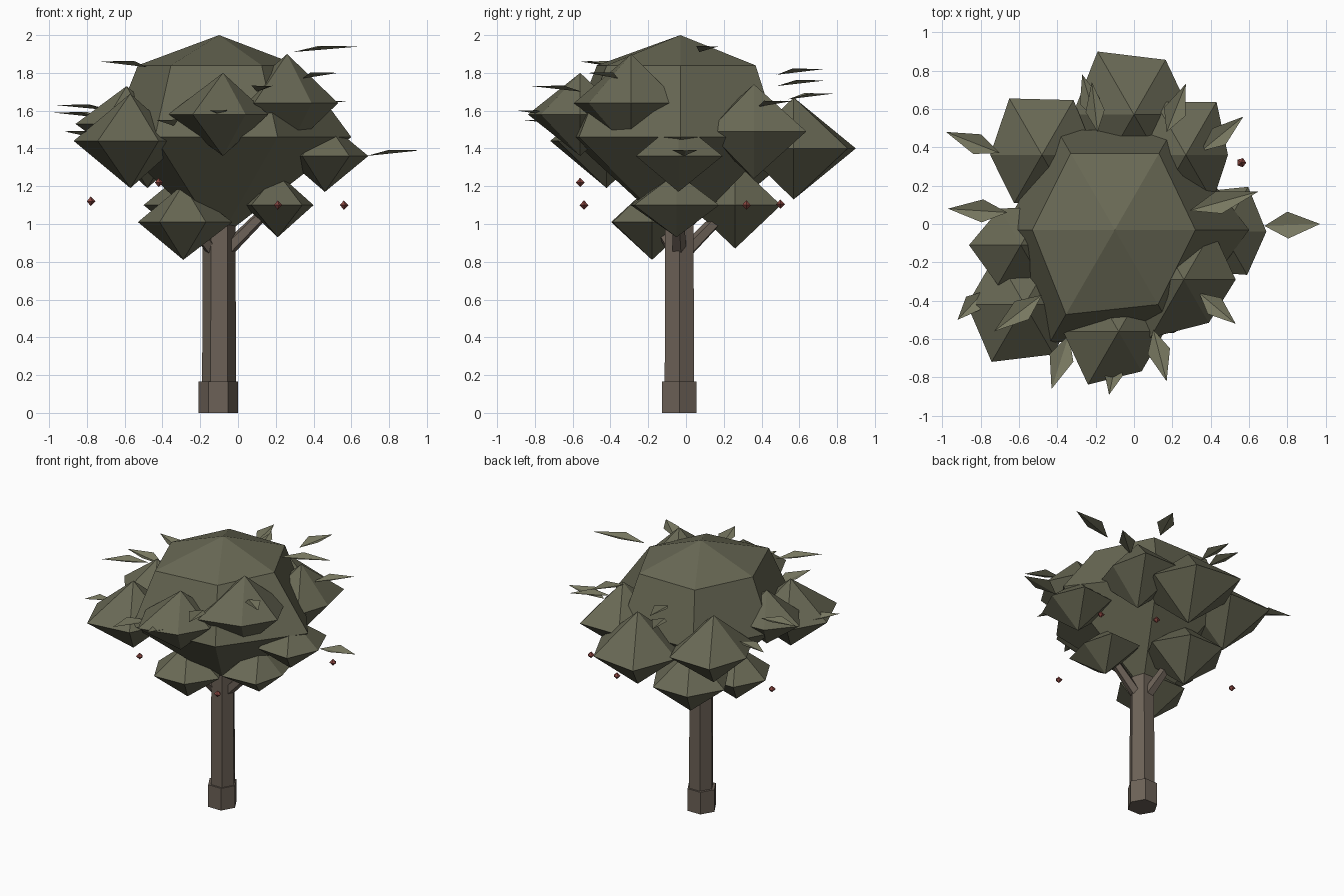
import bpy, bmesh, math
from mathutils import Vector, Matrix

if "Cube" in bpy.data.objects:
    bpy.data.objects.remove(bpy.data.objects["Cube"])


def material(name, rgb):
    m = bpy.data.materials.new(name)
    m.diffuse_color = (*rgb, 1)
    m.use_nodes = True
    m.node_tree.nodes["Principled BSDF"].inputs["Base Color"].default_value = m.diffuse_color
    return m


BARK = material("bark", (0.15, 0.12, 0.095))
FOLIAGE = material("foliage", (0.14, 0.14, 0.09))
LEAF = material("leaf_green", (0.19, 0.19, 0.12))
BERRY = material("berry_red", (0.24, 0.06, 0.05))


def add_object(name, verts, faces, mat):
    me = bpy.data.meshes.new(name)
    me.from_pydata(verts, [], faces)
    bm = bmesh.new()
    bm.from_mesh(me)
    if len(faces) > 2:
        bmesh.ops.recalc_face_normals(bm, faces=bm.faces)
    bm.to_mesh(me)
    bm.free()
    me.materials.append(mat)
    ob = bpy.data.objects.new(name, me)
    bpy.context.collection.objects.link(ob)
    return ob


def prism(name, a, b, r1, r2, mat, sides=6):
    """Tapered bar from point a to point b."""
    a, b = Vector(a), Vector(b)
    d = b - a
    q = Matrix() if d.x == d.y == 0 else d.to_track_quat('Z', 'Y').to_matrix().to_4x4()
    vs = []
    for p, r in ((a, r1), (b, r2)):
        for i in range(sides):
            t = math.tau * i / sides
            vs.append(p + q @ Vector((r * math.cos(t), r * math.sin(t), 0)))
    fs = [(i, (i + 1) % sides, sides + (i + 1) % sides, sides + i) for i in range(sides)]
    fs += [tuple(range(sides)), tuple(range(sides, 2 * sides))]
    return add_object(name, vs, fs, mat)


def clump(name, c, h, rings, mat):
    """Faceted ball: poles at +-h, rings = [(z, [radius per side])]."""
    c = Vector(c)
    n = len(rings[0][1])
    vs = [c + Vector((0, 0, h))]
    for z, radii in rings:
        for i, r in enumerate(radii):
            t = math.tau * i / n
            vs.append(c + Vector((r * math.cos(t), r * math.sin(t), z)))
    vs.append(c - Vector((0, 0, h)))
    end = len(vs) - 1
    fs = []
    for i in range(n):
        j = (i + 1) % n
        fs.append((0, 1 + i, 1 + j))
        for k in range(len(rings) - 1):
            o = 1 + k * n
            fs.append((o + i, o + n + i, o + n + j, o + j))
        fs.append((end, end - n + j, end - n + i))
    return add_object(name, vs, fs, mat)


def leaf(name, base, tip, width):
    """Kite leaf folded along its midline."""
    a, b = Vector(base), Vector(tip)
    side = Vector((0, 0, 1)).cross(b - a).normalized() * width / 2
    mid = a.lerp(b, 0.42) + Vector((0, 0, 0.02))
    return add_object(name, [a, mid - side, b, mid + side], [(0, 1, 2), (0, 2, 3)], LEAF)


# Trunk, foot and branches
prism("trunk_foot", (-.105, -.035, 0), (-.105, -.035, .165), .105, .105, BARK)
prism("trunk", (-.10, -.035, .15), (-.10, -.035, 1.3), .09, .085, BARK)
for i, tip in enumerate([(.20, -.05, 1.12), (-.18, .26, 1.12), (-.28, -.18, 1.05)]):
    prism(f"branch_{i}", (-.10, -.035, .82), tip, .042, .03, BARK, 5)

# Main crown: domed above, plain cone below
upper = [.42, .46, .46, .43, .51, .45]
middle = [.70, .60, .60, .58, .68, .62]
clump("crown", (-.10, -.03, 1.46), .54, [(.38, upper), (0, middle)], FOLIAGE)

# Outer foliage clumps: centre, half height, radius per 60 degrees
clumps = [
    ((-.08, -.56, 1.58), .22, (.24, .27, .27, .29, .32, .24)),
    ((-.57, -.42, 1.44), .25, (.28, .30, .30, .30, .345, .30)),
    ((.26, -.29, 1.64), .26, (.27, .30, .30, .30, .35, .26)),
    ((.46, -.04, 1.36), .19, (.23, .27, .24, .22, .24, .26)),
    ((.21, -.05, 1.10), .17, (.19, .26, .25, .18, .28, .26)),
    ((-.29, -.18, 1.01), .20, (.26, .25, .25, .24, .25, .24)),
    ((0, .57, 1.40), .27, (.30, .33, .38, .32, .32, .32)),
    ((.27, .36, 1.49), .25, (.22, .32, .32, .28, .32, .28)),
    ((-.48, .36, 1.44), .25, (.28, .33, .34, .27, .29, .30)),
    ((-.22, .26, 1.10), .23, (.28, .28, .28, .28, .28, .28)),
    ((-.59, -.11, 1.53), .20, (.24, .23, .22, .27, .24, .22)),
]
for i, (c, h, radii) in enumerate(clumps):
    clump(f"foliage_clump_{i}", c, h, [(0, radii)], FOLIAGE)

# Loose leaves: base x, y, tip x, y, base z, width
leaves = [
    (.68, -.01, .97, 0, 1.36, .14),
    (.35, .38, .57, .56, 1.62, .11),
    (.29, .07, .65, .17, 1.91, .12),
    (.34, -.36, .53, -.52, 1.77, .11),
    (.10, -.55, .17, -.82, 1.70, .12),
    (-.34, -.58, -.43, -.86, 1.52, .13),
    (-.09, -.70, -.13, -.89, 1.57, .10),
    (-.48, -.37, -.73, -.56, 1.83, .12),
    (-.78, -.35, -.92, -.50, 1.46, .10),
    (-.66, .06, -.97, .08, 1.60, .12),
    (-.70, .37, -.98, .48, 1.56, .11),
    (-.20, .54, -.27, .78, 1.66, .11),
    (.17, .48, .27, .73, 1.79, .12),
    (-.19, .48, -.22, .74, 1.73, .10),
]
for i, (x1, y1, x2, y2, z, w) in enumerate(leaves):
    leaf(f"leaf_{i}", (x1, y1, z), (x2, y2, z + .03), w)

# Berries
berries = [(.56, .32, 1.10), (-.42, -.56, 1.22), (.21, -.54, 1.10),
           (-.78, .10, 1.12), (.22, .50, 1.105)]
for i, p in enumerate(berries):
    clump(f"berry_{i}", p, .025, [(0, [.025] * 5)], BERRY)
